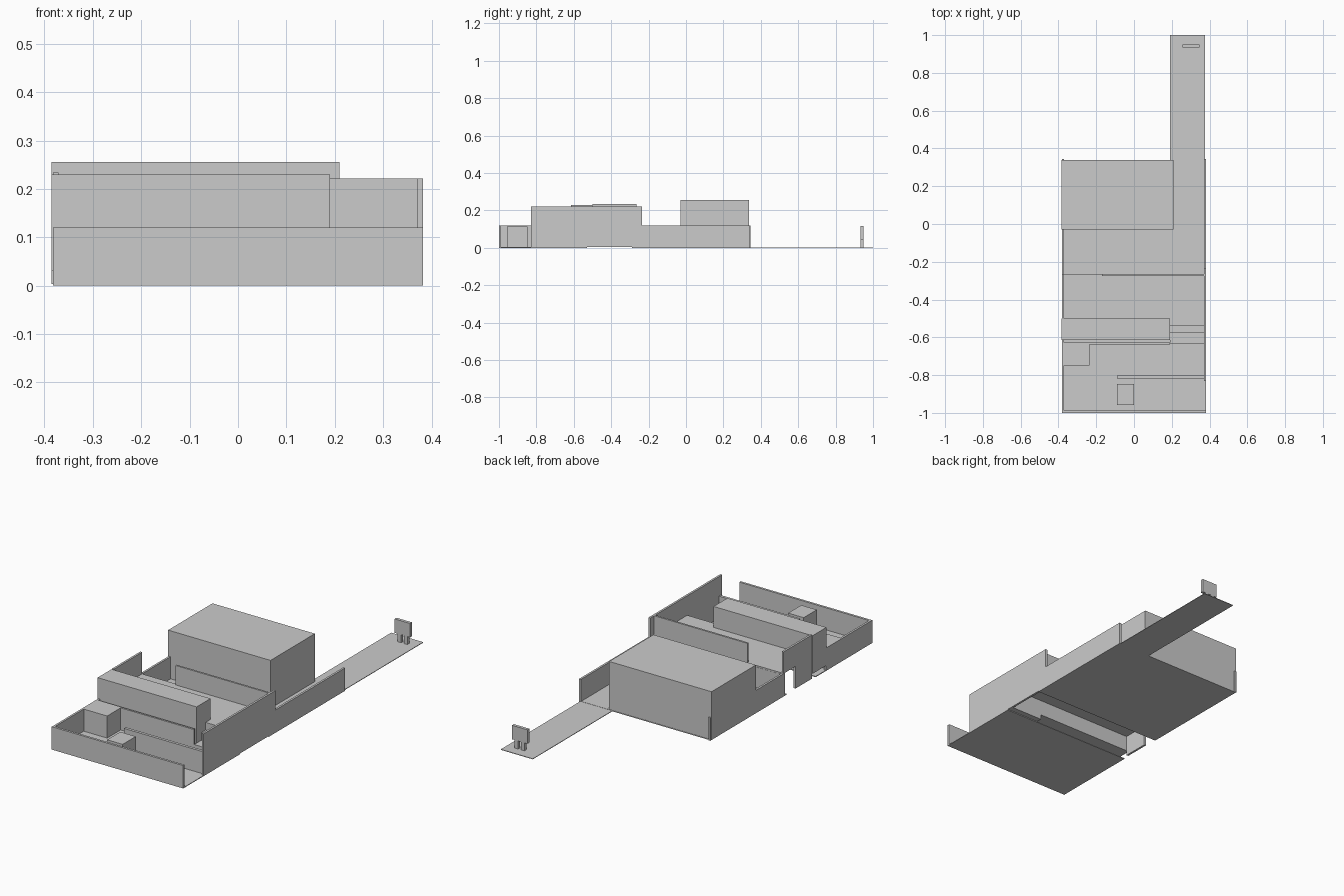
import bpy, bmesh

if "Cube" in bpy.data.objects:
    bpy.data.objects.remove(bpy.data.objects["Cube"])


def boxes(name, *parts):
    """One object made from boxes given as (x0, x1, y0, y1, z0, z1)."""
    bm = bmesh.new()
    for x0, x1, y0, y1, z0, z1 in parts:
        verts = bmesh.ops.create_cube(bm, size=1)["verts"]
        for v in verts:
            v.co.x = x1 if v.co.x > 0 else x0
            v.co.y = y1 if v.co.y > 0 else y0
            v.co.z = z1 if v.co.z > 0 else z0
    mesh = bpy.data.meshes.new(name)
    bm.to_mesh(mesh)
    bm.free()
    obj = bpy.data.objects.new(name, mesh)
    bpy.context.collection.objects.link(obj)
    return obj


L, R = -0.382, 0.382   # outer faces of the side walls
T = 0.011              # wall thickness
LOW, TALL = 0.12, 0.222

# Ground slabs with an open pit between them, and the long walkway
boxes("front_floor", (L, R, -1, -0.53, 0, 0.004))
boxes("back_floor", (L, R, -0.29, 0.34, 0, 0.004))
boxes("walkway", (0.19, 0.376, 0.34, 1, 0, 0.003))

# Outer walls
boxes("front_wall", (L, R, -1, -0.988, 0, LOW))
boxes("right_tall_wall", (R - T, R, -0.83, -0.235, 0.004, TALL))
boxes("right_low_wall", (R - T, R, -0.235, 0.343, 0, LOW))
boxes("left_front_wall", (L, L + T, -0.988, -0.615, 0, LOW))
boxes("left_back_wall", (L, L + T, -0.255, 0.345, 0, LOW))

# Tall left wall with a doorway through its base
boxes("left_door_wall",
      (L, L + T, -0.5, -0.265, LOW, 0.234),
      (L, L + T, -0.5, -0.363, 0.004, LOW),
      (L, L + T, -0.275, -0.255, 0, LOW))

# Inner partitions
boxes("entry_partition", (-0.09, R - T, -0.818, -0.803, 0, LOW))
boxes("lower_partition", (L + T, 0.19, -0.638, -0.628, 0, LOW))
boxes("upper_partition", (-0.17, R - T, -0.276, -0.266, LOW, TALL))

# Raised middle floor, its back riser and the steps leading up
boxes("raised_floor", (L + T, R - T, -0.5, -0.266, 0.112, LOW))
boxes("raised_floor_riser", (L + T, R - T, -0.272, -0.265, 0, 0.112))
edges = [-0.635, -0.575, -0.54, -0.5]
boxes("steps", *[(0.19, R - T, edges[i], edges[i + 1], 0.004, 0.04 * (i + 1))
                 for i in range(3)])

# Solid blocks
boxes("middle_block", (-0.385, 0.19, -0.615, -0.5, 0.03, 0.23))
boxes("large_back_block", (-0.385, 0.21, -0.03, 0.338, 0.004, 0.256))
boxes("side_crate", (L + T, -0.235, -0.75, -0.638, 0, LOW))
boxes("front_crate", (-0.09, 0, -0.957, -0.848, 0.004, 0.113))

# Sign at the end of the walkway: board on two legs
boxes("sign_board", (0.256, 0.346, 0.934, 0.95, 0.045, 0.118))
boxes("sign_legs", *[(x, x + 0.02, 0.934, 0.95, 0.002, 0.045) for x in (0.274, 0.31)])
